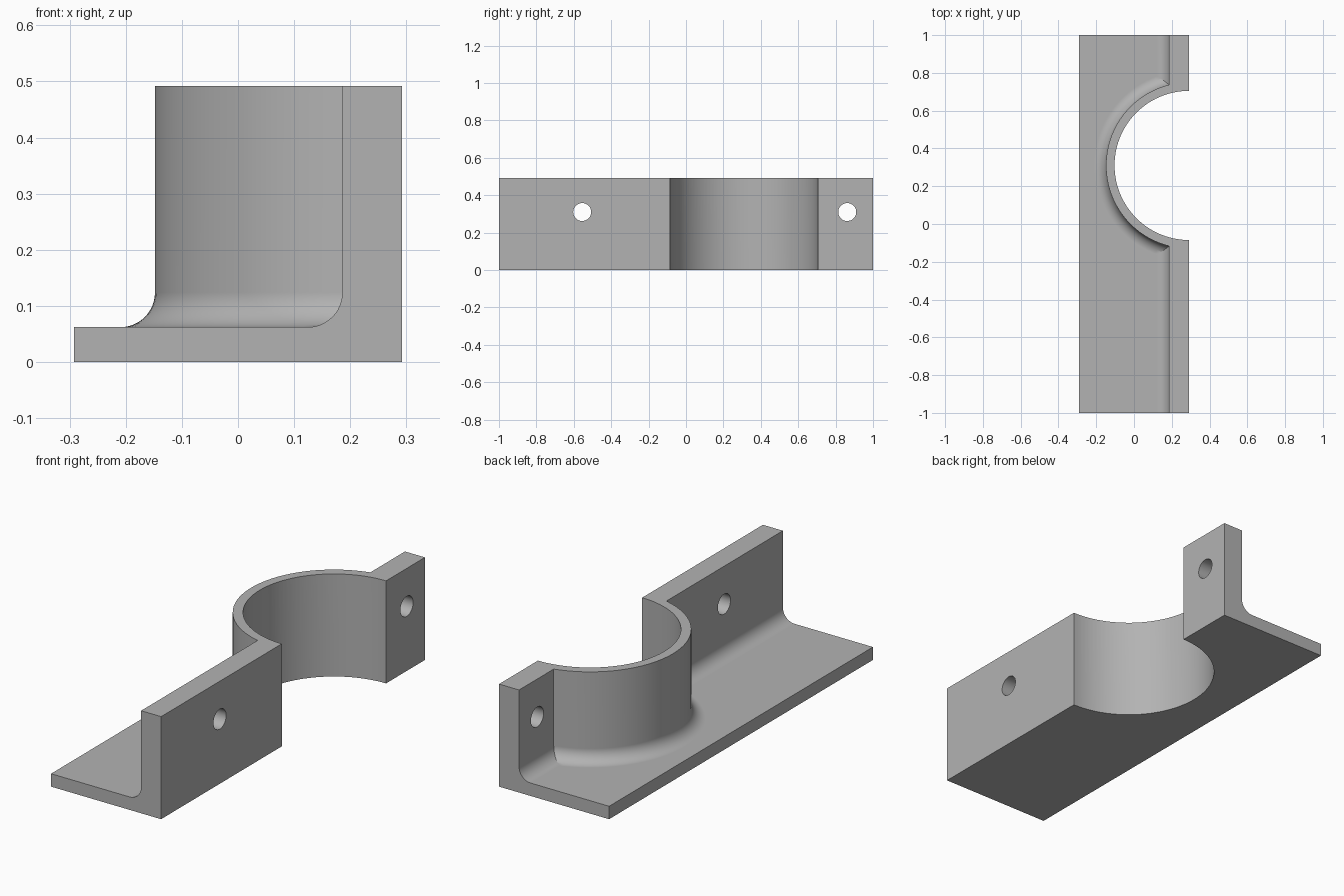
import bpy, bmesh
from math import sin, cos, pi, radians
from mathutils import Matrix, Vector

# Main dimensions
HALF_X, HALF_Y, HEIGHT = 0.292, 1.0, 0.492
PLATE, WALL_X, FILLET = 0.062, 0.186, 0.062
CENTRE = Vector((HALF_X, 0.31, 0))
BORE, OUTER = 0.395, 0.44

cube = bpy.data.objects.get("Cube")
if cube:
    bpy.data.objects.remove(cube, do_unlink=True)

grey = bpy.data.materials.new("plain grey")
grey.use_nodes = True
colour = (0.45, 0.45, 0.45, 1)
grey.diffuse_color = colour
grey.node_tree.nodes["Principled BSDF"].inputs["Base Color"].default_value = colour


def finish(name, bm):
    """Turn a bmesh into an object with outward normals."""
    bmesh.ops.recalc_face_normals(bm, faces=bm.faces)
    mesh = bpy.data.meshes.new(name)
    bm.to_mesh(mesh)
    bm.free()
    mesh.materials.append(grey)
    ob = bpy.data.objects.new(name, mesh)
    bpy.context.collection.objects.link(ob)
    return ob


def fillet(face_x, steps=12):
    """Concave quarter arc from the plate top up to a vertical face."""
    cx, cz = face_x - FILLET, PLATE + FILLET
    return [(cx + FILLET * sin(a), cz - FILLET * cos(a))
            for a in (pi / 2 * i / steps for i in range(steps + 1))]


def profile_face(bm, points, y=0):
    return bm.faces.new([bm.verts.new((x, y, z)) for x, z in points])


def cylinder(name, radius, depth, segments, matrix):
    bm = bmesh.new()
    bmesh.ops.create_cone(bm, cap_ends=True, segments=segments, radius1=radius,
                          radius2=radius, depth=depth, matrix=matrix)
    ob = finish(name, bm)
    ob.hide_render = True
    return ob


# Angle bracket: filleted L profile swept along its length
bm = bmesh.new()
face = profile_face(bm, [(-HALF_X, 0), (-HALF_X, PLATE)] + fillet(WALL_X)
                    + [(WALL_X, HEIGHT), (HALF_X, HEIGHT), (HALF_X, 0)], -HALF_Y)
swept = bmesh.ops.extrude_face_region(bm, geom=[face], use_keep_orig=True)["geom"]
bmesh.ops.translate(bm, vec=(0, 2 * HALF_Y, 0),
                    verts=[v for v in swept if isinstance(v, bmesh.types.BMVert)])
bracket = finish("clamp_bracket", bm)

# Half-round saddle: flared profile turned about the bore axis
bm = bmesh.new()
outer_x = HALF_X - OUTER
inner_x = outer_x + 0.07
face = profile_face(bm, [(inner_x, PLATE / 2), (outer_x - FILLET, PLATE / 2)]
                    + fillet(outer_x) + [(outer_x, HEIGHT), (inner_x, HEIGHT)])
bmesh.ops.translate(bm, vec=(0, CENTRE.y, 0), verts=bm.verts)
bmesh.ops.rotate(bm, cent=CENTRE, verts=bm.verts,
                 matrix=Matrix.Rotation(radians(-84), 3, "Z"))
bmesh.ops.spin(bm, geom=bm.faces[:] + bm.edges[:] + bm.verts[:], cent=CENTRE,
               axis=(0, 0, 1), angle=radians(168), steps=56)
# Close the far end if the turn left it open
bmesh.ops.holes_fill(bm, edges=[e for e in bm.edges if e.is_boundary], sides=0)
saddle = finish("saddle_boss", bm)
saddle.hide_render = True

# Cutters for the bore and the two bolt holes
tools = [(saddle, "UNION"),
         (cylinder("bore_cutter", BORE, 2, 120, Matrix.Translation(CENTRE)),
          "DIFFERENCE")]
for y in (-0.555, 0.862):
    place = Matrix.Translation((0.24, y, 0.31)) @ Matrix.Rotation(pi / 2, 4, "Y")
    tools.append((cylinder("bolt_hole_cutter", 0.048, 0.4, 40, place), "DIFFERENCE"))

bpy.ops.object.select_all(action="DESELECT")
bracket.select_set(True)
bpy.context.view_layer.objects.active = bracket
for tool, operation in tools:
    mod = bracket.modifiers.new(tool.name, "BOOLEAN")
    mod.object, mod.operation, mod.solver = tool, operation, "EXACT"
    bpy.ops.object.modifier_apply(modifier=mod.name)
    bpy.data.objects.remove(tool, do_unlink=True)

# Smooth curves with crisp edges
bpy.ops.object.shade_smooth_by_angle(angle=radians(30))
bracket.modifiers.new("flat_face_normals", "WEIGHTED_NORMAL").keep_sharp = True
